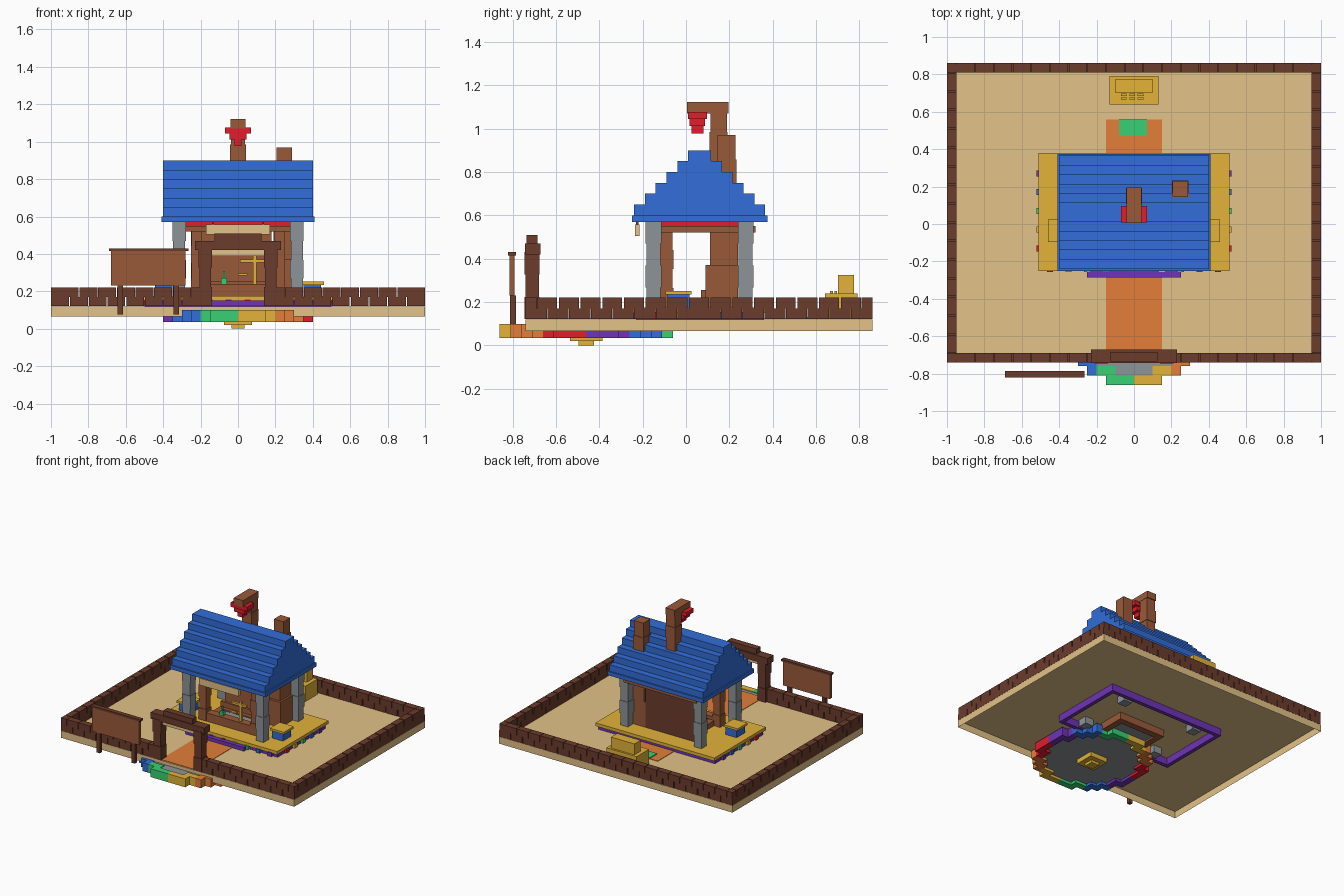
import bpy, bmesh, math
from mathutils import Matrix, Vector

cube = bpy.data.objects.get("Cube")
if cube:
    bpy.data.objects.remove(cube, do_unlink=True)


def material(name, hexcode):
    channels = [int(hexcode[i:i + 2], 16) / 255 for i in (0, 2, 4)]
    linear = [((c + 0.055) / 1.055) ** 2.4 for c in channels] + [1]
    mat = bpy.data.materials.new(name)
    mat.use_nodes = True
    mat.diffuse_color = linear
    mat.node_tree.nodes["Principled BSDF"].inputs["Base Color"].default_value = linear
    return mat


sand = material("sand", "e3c288")
dark_wood = material("dark wood", "6b3c2c")
wood = material("wood", "9a5a39")
blue = material("blue", "326dd8")
gold = material("gold", "e3b33a")
purple = material("purple", "7034b6")
red = material("red", "e21c2c")
green = material("green", "3ad072")
orange = material("orange", "e37e3a")
grey = material("stone grey", "8d9498")


def blocks(name, boxes, *mats, open_bottom=False):
    """One object from boxes (x0, x1, y0, y1, z0, z1[, material index])."""
    bm = bmesh.new()
    for b in boxes:
        lo, hi = Vector(b[0:6:2]), Vector(b[1:6:2])
        place = Matrix.Translation((lo + hi) / 2) @ Matrix.Diagonal((hi - lo).to_4d())
        made = bmesh.ops.create_cube(bm, size=1, matrix=place)
        if len(b) > 6:
            for face in {f for v in made["verts"] for f in v.link_faces}:
                face.material_index = b[6]
    if open_bottom:
        bm.normal_update()
        bottoms = [f for f in bm.faces if f.normal.z < -0.5]
        bmesh.ops.delete(bm, geom=bottoms, context="FACES")
    mesh = bpy.data.meshes.new(name)
    bm.to_mesh(mesh)
    bm.free()
    for m in mats:
        mesh.materials.append(m)
    obj = bpy.data.objects.new(name, mesh)
    bpy.context.collection.objects.link(obj)
    return obj


def mirrored(boxes):
    return boxes + [(-b[1], -b[0], *b[2:]) for b in boxes]


def frame(half, y0, y1, z0, z1, t):
    """Four boxes forming a rectangular frame of thickness t."""
    return mirrored([(half - t, half, y0, y1, z0, z1)]) + [
        (t - half, half - t, y, y + t, z0, z1) for y in (y0, y1 - t)]


def stack(x, y, half, bottom, top, step=0.1):
    """Post of stacked blocks with slightly varying width."""
    count = max(1, round((top - bottom) / step))
    height = (top - bottom) / count
    out = []
    for i in range(count):
        h = half - 0.004 * (i % 2)
        out.append((x - h, x + h, y - h, y + h, bottom + i * height, bottom + (i + 1) * height))
    return out


# Ground tray (open underneath), path and garden tile
back, front = 0.86, -0.74
ground, under = 0.12, 0.066
paving = ground + 0.001
blocks("ground", [(-1, 1, front, back, under, ground)], sand, open_bottom=True)
blocks("path", [(-0.15, 0.15, front + 0.005, 0.56, paving, ground + 0.004)], orange)
blocks("garden_tile", [(-0.08, 0.07, 0.47, 0.56, paving, ground + 0.01)], green)

# Perimeter wall: two staggered courses of bricks, open at the gate
bricks = []
thick = 0.05
for course in range(2):
    z0 = paving + course * 0.05
    z1 = z0 + 0.05
    wide, narrow = (0.003, 0.001) if course == 0 else (0.002, 0.004)
    for i in range(-10, 11):
        x0 = max(-1, i * 0.1 - 0.05 * course) + wide
        x1 = min(1, i * 0.1 + 0.1 - 0.05 * course) - wide
        if x1 > x0:
            bricks.append((x0, x1, back - thick, back, z0, z1))
            if abs(x0 + x1) > 0.35:
                bricks.append((x0, x1, front, front + thick, z0, z1))
    for i in range(17):
        y0 = max(front, front + i * 0.1 - 0.05 * course) + narrow
        y1 = min(back, front + i * 0.1 + 0.1 - 0.05 * course) - narrow
        if y1 > y0:
            bricks += mirrored([(1 - thick, 1, y0, y1, z0, z1)])
blocks("perimeter_wall", bricks, dark_wood)

# Blocky colour wheel under the entrance, with a recessed disc
cell, wheel_y = 0.05, -0.46
rim, disc = [], []
for i in range(-8, 8):
    for j in range(-8, 8):
        cx, cy = i + 0.5, j + 0.5
        radius = math.hypot(cx, cy)
        box = (i * cell, (i + 1) * cell, wheel_y + j * cell, wheel_y + (j + 1) * cell)
        if radius < 6.8:
            disc.append((*box, 0.055, 0.095))
        elif radius < 8:
            sector = int((math.atan2(cy, cx) + 2 * math.pi) / (math.pi / 6)) % 6
            rim.append((*box, 0.035, 0.1, sector))
blocks("wheel_rim", rim, purple, blue, green, gold, orange, red)
blocks("wheel_disc", disc, grey)
blocks("wheel_hub", [(-h, h, wheel_y - h, wheel_y + h, z, z + 0.04)
                     for h, z in ((0.075, 0.02), (0.035, 0))], gold)

# House platform with trim and little lights
deck = 0.175
blocks("platform_trim", frame(0.5, -0.23, 0.36, under, 0.15, 0.03)
       + [(-0.25, 0.25, -0.285, -0.23, paving, 0.15)], purple)
blocks("platform", [(-0.51, 0.51, -0.25, 0.38, 0.15, deck)], gold)
lights = []
for k in range(5):
    y = -0.13 + 0.1 * k
    lights += mirrored([(0.48, 0.52, y - 0.016, y + 0.016, 0.125, 0.155, k)])
for k in range(10):
    x = -0.45 + 0.1 * k
    lights.append((x - 0.016, x + 0.016, -0.257, -0.22, 0.125, 0.155, k % 5))
blocks("platform_lights", lights, red, gold, green, blue, purple)

# Posts, back wall and ceiling
pillars = []
for y in (-0.15, 0.275):
    pillars += stack(0.315, y, 0.036, under, 0.57)
blocks("stone_pillars", mirrored(pillars), grey)
blocks("inner_posts", mirrored(stack(0.22, -0.09, 0.032, deck, 0.53)), wood)
blocks("back_wall", [(-0.25, 0.18, 0.2, 0.22, deck, 0.53, 0),
                     (-0.25, 0.18, 0.22, 0.24, deck, 0.53, 1)], wood, dark_wood)
blocks("ceiling_beam", [(-0.31, 0.31, -0.14, 0.32, 0.52, 0.55)], wood)
blocks("ceiling_band", [(-0.3, 0.3, -0.12, 0.24, 0.55, 0.575)], red)
blocks("hanging_board", [(-0.17, 0.17, -0.235, -0.215, 0.505, 0.558)], sand)
blocks("board_hangers", mirrored([(0.13, 0.14, -0.23, -0.22, 0.55, 0.58)]), dark_wood)

# Stepped roof
roof = [(-0.41, 0.41, -0.25, 0.375, 0.57, 0.6)]
for i in range(6):
    z = 0.6 + i * cell
    roof.append((-0.4, 0.4, -0.24 + i * cell, 0.365 - i * cell, z, z + cell))
blocks("roof", roof, blue)

# Fireplace and chimney
blocks("fireplace", [(0.18, 0.3, 0.09, 0.24, deck, 0.37),
                     (0.19, 0.285, 0.11, 0.24, 0.37, 0.52)], wood)
blocks("chimney", stack(0.247, 0.187, 0.045, 0.52, 0.97), wood)

# Roof mast with a hanging heart
blocks("roof_mast", stack(0, 0.15, 0.042, 0.7, 1.08), wood)
blocks("mast_arm", [(-0.04, 0.04, 0.005, 0.195, 1.07, 1.122)], wood)
heart = []
for i, half in enumerate((0.02, 0.045, 0.07)):
    z = 0.978 + i * 0.033
    heart.append((-half, half, 0.025 - i * 0.008, 0.08 + i * 0.008, z, z + 0.033))
blocks("heart", heart, red)

# Interior counter around a stone core, with lamp and bottle
blocks("counter", frame(0.2, -0.12, 0.09, under, 0.215, 0.05)
       + [(-0.2, 0.2, -0.12, -0.06, 0.215, 0.24),
          (-0.2, 0.2, 0.07, 0.09, 0.215, 0.255)], wood)
blocks("counter_core", [(-0.15, 0.15, -0.07, 0.04, 0.08, 0.205)], grey)
blocks("counter_lamp", [(0.08, 0.1, -0.1, -0.08, 0.24, 0.39),
                        (0.01, 0.14, -0.1, -0.08, 0.355, 0.37),
                        (0, 0.05, -0.1, -0.08, 0.285, 0.295)], gold)
blocks("bottle", [(-0.09, -0.06, -0.1, -0.07, 0.24, 0.27),
                  (-0.08, -0.07, -0.09, -0.08, 0.27, 0.31)], green)

# Chests on the platform sides
blocks("chests", mirrored([(0.35, 0.445, -0.085, 0.015, deck, 0.235, 0),
                           (0.34, 0.46, -0.095, 0.025, 0.235, 0.252, 1)]), blue, gold)

# Gate
blocks("gate_posts", mirrored(stack(0.175, -0.71, 0.035, paving, 0.43)), dark_wood)
blocks("gate_lintel", [(-0.23, 0.23, -0.742, -0.672, 0.42, 0.47),
                       (-0.125, 0.125, -0.735, -0.685, 0.47, 0.51)], dark_wood)
blocks("gate_board", [(-0.14, 0.14, -0.725, -0.695, 0.39, 0.42)], sand)

# Notice board outside the wall
blocks("notice_panel", [(-0.68, -0.28, -0.815, -0.79, 0.23, 0.418)], wood)
blocks("notice_cap", [(-0.69, -0.265, -0.82, -0.785, 0.415, 0.43)], dark_wood)
blocks("notice_posts", [(x - 0.014, x + 0.014, -0.812, -0.785, 0.075, 0.23)
                        for x in (-0.63, -0.33)], dark_wood)

# Keyboard console in the back garden
blocks("console", [(-0.13, 0.13, 0.64, 0.79, paving, 0.24),
                   (-0.1, 0.1, 0.7, 0.775, 0.24, 0.325)], gold)
blocks("console_keys", [(-0.07 + k * 0.045, -0.04 + k * 0.045, y, y + 0.012, 0.24, 0.25)
                        for k in range(3) for y in (0.665, 0.685)], gold)
